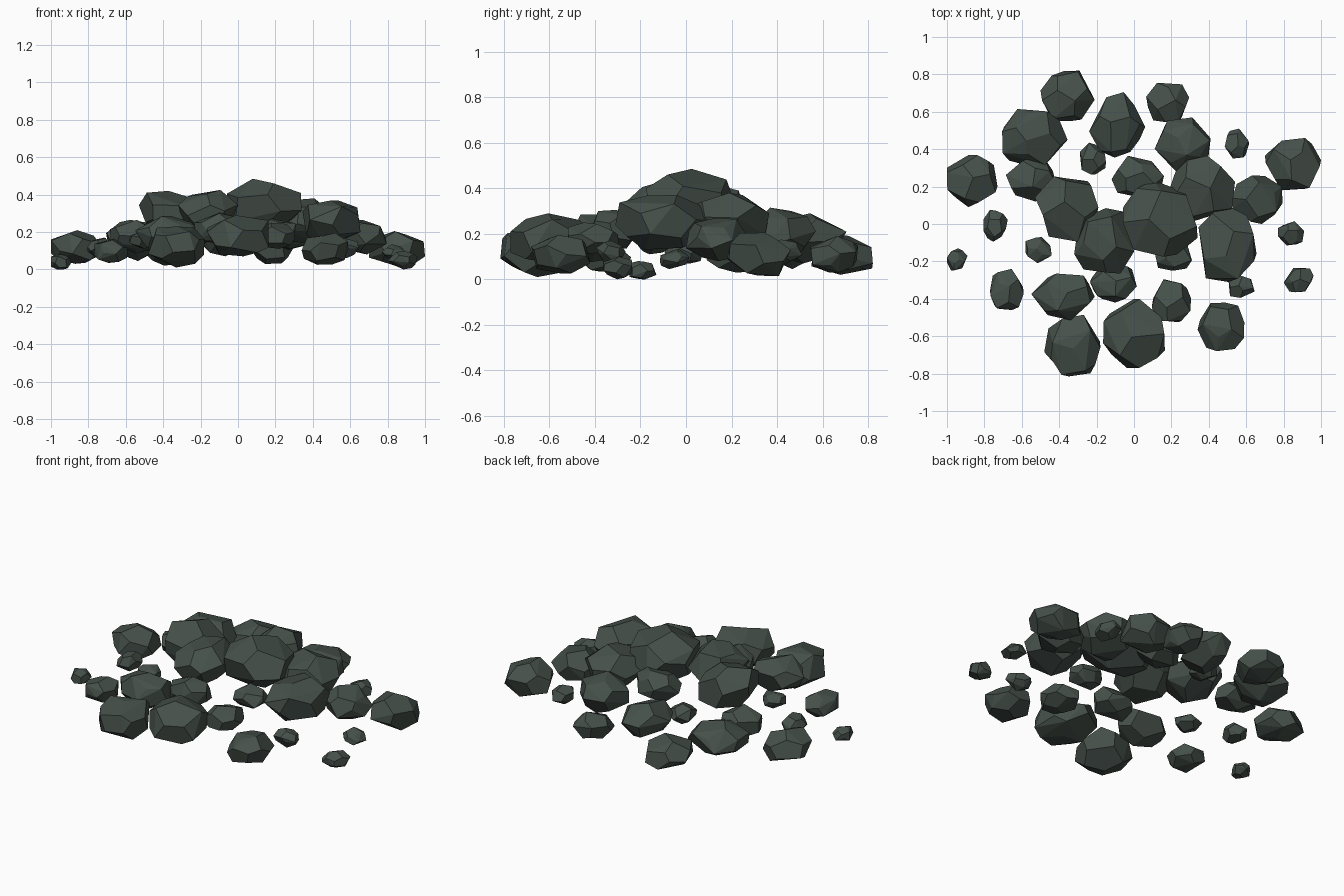
import bpy
import bmesh
import random
from mathutils import Euler, Vector

random.seed(7)

default_cube = bpy.data.objects.get("Cube")
if default_cube:
    bpy.data.objects.remove(default_cube, do_unlink=True)

# One dark mossy stone colour for every rock
stone = bpy.data.materials.new("dark_green_grey_stone")
stone.use_nodes = True
stone_colour = (0.06, 0.08, 0.068, 1)
stone.diffuse_color = stone_colour
shader = stone.node_tree.nodes["Principled BSDF"]
shader.inputs["Base Color"].default_value = stone_colour
shader.inputs["Roughness"].default_value = 0.9


def dodecahedron_points():
    """Corners of a dodecahedron, taken from the faces of an icosahedron."""
    bm = bmesh.new()
    bmesh.ops.create_icosphere(bm, subdivisions=1, radius=1)
    points = [face.calc_center_median().normalized() for face in bm.faces]
    bm.free()
    return points


CORNERS = dodecahedron_points()


def add_rock(name, centre, half_size, roughness=0.13):
    """Chipped flat-faced stone that exactly fills centre +/- half_size."""
    turn = Euler([random.uniform(-0.6, 0.6), random.uniform(-0.6, 0.6),
                  random.uniform(0, 6.28)]).to_matrix()
    bm = bmesh.new()
    for corner in CORNERS:
        jitter = Vector([random.uniform(-roughness, roughness) for _ in range(3)])
        bm.verts.new(turn @ (corner + jitter))

    # Wrap the corners, then merge nearly level triangles into broad facets
    hull = bmesh.ops.convex_hull(bm, input=bm.verts)
    loose = set(hull["geom_interior"] + hull["geom_unused"])
    bmesh.ops.delete(bm, geom=[v for v in loose if isinstance(v, bmesh.types.BMVert)],
                     context="VERTS")
    bmesh.ops.dissolve_limit(bm, angle_limit=0.2, verts=bm.verts, edges=bm.edges)

    # Fit the stone to its size
    for axis in range(3):
        values = [v.co[axis] for v in bm.verts]
        low, high = min(values), max(values)
        for v in bm.verts:
            unit = 2 * (v.co[axis] - low) / (high - low) - 1
            v.co[axis] = unit * half_size[axis]
    bmesh.ops.recalc_face_normals(bm, faces=bm.faces)

    mesh = bpy.data.meshes.new(name)
    bm.to_mesh(mesh)
    bm.free()
    mesh.materials.append(stone)
    rock = bpy.data.objects.new(name, mesh)
    rock.location = centre
    bpy.context.collection.objects.link(rock)


def add_group(name, rows):
    """Each row: centre x, y, z, then half width, depth, height."""
    for number, row in enumerate(rows, 1):
        add_rock(f"{name}_{number}", row[:3], row[3:])


# Big stones heaped in the middle
add_group("heap_boulder", [
    (.14, .03, .34, .2, .205, .145),
    (-.16, -.09, .31, .16, .175, .115),
    (-.36, .08, .285, .17, .175, .135),
    (.36, .19, .26, .18, .175, .12),
    (.5, -.1, .25, .155, .21, .12),
])

# Stones leaning around and under the heap
add_group("leaning_rock", [
    (.02, .25, .26, .14, .115, .085),
    (.66, .13, .175, .135, .13, .095),
    (.26, .42, .21, .15, .15, .105),
    (-.55, .24, .175, .135, .12, .09),
    (-.11, -.31, .22, .125, .11, .085),
    (-.38, -.39, .18, .17, .125, .105),
    (.21, -.17, .21, .1, .08, .06),
])

# Stones lying round the edge
add_group("edge_rock", [
    (-.355, .685, .11, .145, .135, .09),
    (-.53, .46, .155, .175, .155, .11),
    (-.09, .53, .18, .15, .175, .11),
    (.18, .65, .11, .115, .105, .08),
    (.85, .32, .11, .15, .14, .095),
    (-.865, .23, .12, .135, .14, .09),
    (-.33, -.65, .12, .15, .165, .11),
    (0, -.585, .18, .165, .185, .11),
    (.2, -.41, .18, .105, .115, .07),
    (.465, -.55, .11, .125, .13, .085),
    (-.68, -.35, .1, .09, .11, .065),
])

# Scattered small stones
add_group("pebble", [
    (.55, .43, .12, .065, .08, .055),
    (-.22, .35, .18, .07, .085, .055),
    (.84, -.05, .09, .07, .065, .045),
    (-.74, -.01, .12, .065, .085, .05),
    (-.945, -.19, .04, .055, .06, .04),
    (-.51, -.14, .155, .07, .07, .045),
    (.575, -.33, .115, .07, .065, .055),
    (.88, -.3, .05, .08, .065, .05),
])
